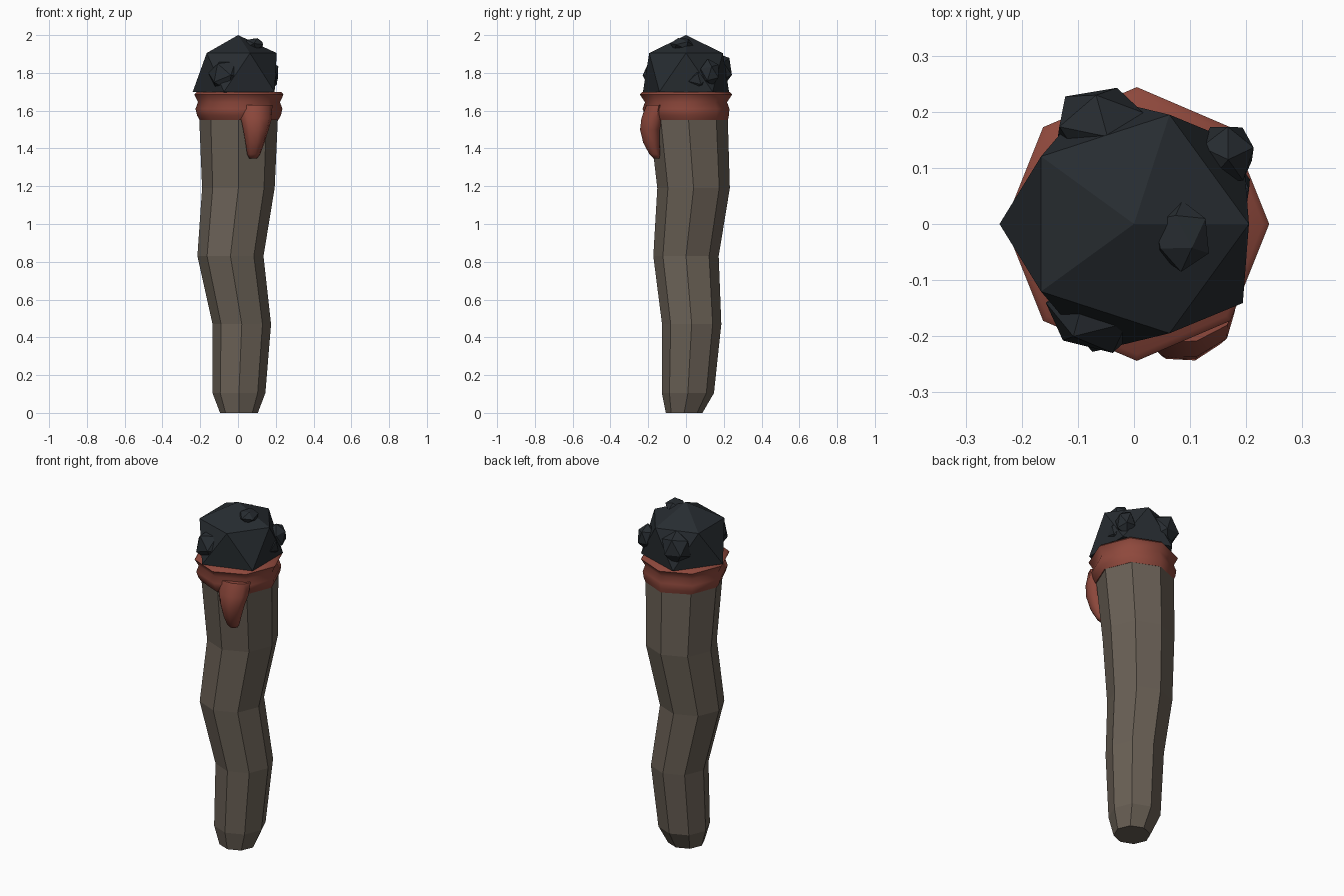
import bpy, bmesh, math
from mathutils import Matrix, Vector

if "Cube" in bpy.data.objects:
    bpy.data.objects.remove(bpy.data.objects["Cube"])


def material(name, rgb):
    m = bpy.data.materials.new(name)
    m.diffuse_color = (*rgb, 1)
    m.use_nodes = True
    m.node_tree.nodes["Principled BSDF"].inputs["Base Color"].default_value = m.diffuse_color
    return m


WOOD = material("wood", (0.14, 0.115, 0.09))
CLOTH = material("cloth", (0.27, 0.065, 0.045))
COAL = material("coal", (0.02, 0.025, 0.03))


def finish(bm, name, mat, smooth=None):
    bmesh.ops.recalc_face_normals(bm, faces=bm.faces[:])
    me = bpy.data.meshes.new(name)
    bm.to_mesh(me)
    bm.free()
    ob = bpy.data.objects.new(name, me)
    bpy.context.collection.objects.link(ob)
    me.materials.append(mat)
    if smooth:
        bpy.ops.object.select_all(action='DESELECT')
        ob.select_set(True)
        bpy.context.view_layer.objects.active = ob
        bpy.ops.object.shade_smooth_by_angle(angle=math.radians(smooth))
    return ob


def loft(name, rings, mat, smooth=None, turn=0.0, n=8):
    """Rings are (x, y, z, rx, ry); turn rotates each cross-section."""
    bm = bmesh.new()
    loops = []
    for x, y, z, rx, ry in rings:
        loop = []
        for i in range(n):
            a = i * math.tau / n
            p = Matrix.Rotation(turn, 3, 'Z') @ Vector((rx * math.cos(a), ry * math.sin(a), 0))
            loop.append(bm.verts.new(p + Vector((x, y, z))))
        loops.append(loop)
    for a, b in zip(loops, loops[1:]):
        for i in range(n):
            j = (i + 1) % n
            bm.faces.new((a[i], a[j], b[j], b[i]))
    bm.faces.new(loops[0])
    bm.faces.new(loops[-1])
    return finish(bm, name, mat, smooth)


# crooked eight-sided handle
loft("handle", [
    (0.005, -0.01, 0.0, 0.10, 0.097),
    (0.005, 0.01, 0.105, 0.14, 0.138),
    (0.02, 0.03, 0.47, 0.155, 0.157),
    (-0.04, 0.0, 0.83, 0.175, 0.173),
    (0.002, 0.04, 1.19, 0.192, 0.192),
    (0.003, 0.01, 1.60, 0.21, 0.21)], WOOD)

# cloth band with a pinched waist
loft("cloth_wrap", [
    (0.005, 0.01, 1.55, 0.208, 0.212),
    (0.005, 0.005, 1.575, 0.222, 0.222),
    (0.005, 0.0, 1.61, 0.23, 0.23),
    (0.005, 0.0, 1.645, 0.217, 0.217),
    (0.005, 0.0, 1.685, 0.236, 0.244),
    (0.005, 0.0, 1.698, 0.225, 0.232)], CLOTH, 60)

# hanging end of the cloth
loft("cloth_tail", [
    (0.10, -0.165, 1.63, 0.085, 0.045),
    (0.097, -0.18, 1.56, 0.085, 0.058),
    (0.095, -0.19, 1.50, 0.07, 0.055),
    (0.09, -0.182, 1.43, 0.052, 0.046),
    (0.083, -0.165, 1.37, 0.036, 0.03),
    (0.08, -0.157, 1.348, 0.022, 0.017)], CLOTH, 60, math.radians(15))

# faceted coal head, widened and flattened at its base
bm = bmesh.new()
bmesh.ops.create_icosphere(bm, subdivisions=1, radius=1)
for v in bm.verts:
    z = v.co.z
    r = 0.229 if z > 0 else 0.268
    h = 2.0 if z > 0.9 else 1.905 if z > 0 else 1.70 if z > -0.9 else 1.67
    v.co = (v.co.x * r, v.co.y * r, h)
finish(bm, "coal_head", COAL)

# smaller lumps stuck on the head: centre, radii, turn
lumps = [
    ((-0.06, 0.175, 1.815), (0.09, 0.075, 0.095), 0.5),
    ((-0.065, -0.155, 1.785), (0.095, 0.078, 0.095), 1.1),
    ((0.165, 0.125, 1.80), (0.055, 0.06, 0.075), 0.3),
    ((0.085, -0.022, 1.95), (0.055, 0.064, 0.038), 0.8),
    ((0.16, 0.06, 1.765), (0.055, 0.065, 0.06), 1.6)]
for k, (c, s, t) in enumerate(lumps):
    bm = bmesh.new()
    m = (Matrix.Translation(c) @ Matrix.Diagonal((*s, 1))
         @ Matrix.Rotation(t, 4, 'Z') @ Matrix.Rotation(t * 0.6, 4, 'X'))
    bmesh.ops.create_icosphere(bm, subdivisions=1, radius=1, matrix=m)
    finish(bm, f"coal_lump_{k + 1}", COAL)
